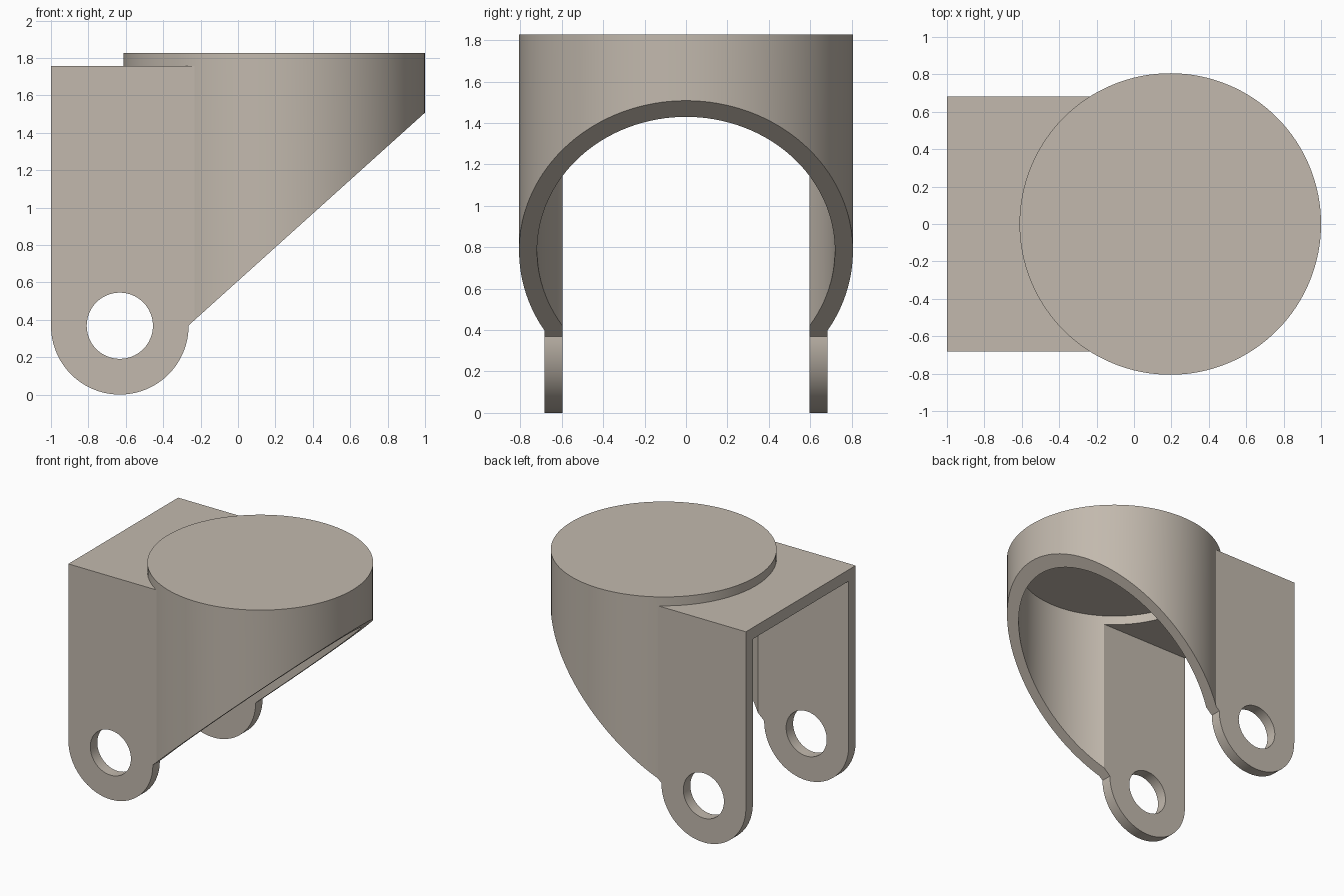
import bpy, bmesh
from math import sin, cos, pi

if "Cube" in bpy.data.objects:
    bpy.data.objects.remove(bpy.data.objects["Cube"])

LEG_R = 0.368            # rounded leg end
PIVOT_X = -1 + LEG_R
CAP_X, CAP_R, WALL = 0.194, 0.806, 0.087


def prism(name, pts, half_width):
    """Extrude an x-z profile symmetrically along y."""
    bm = bmesh.new()
    face = bm.faces.new([bm.verts.new((x, -half_width, z)) for x, z in pts])
    ext = bmesh.ops.extrude_face_region(bm, geom=[face])
    for v in ext["geom"]:
        if isinstance(v, bmesh.types.BMVert):
            v.co.y = half_width
    bmesh.ops.recalc_face_normals(bm, faces=bm.faces)
    mesh = bpy.data.meshes.new(name)
    bm.to_mesh(mesh)
    bm.free()
    obj = bpy.data.objects.new(name, mesh)
    bpy.context.collection.objects.link(obj)
    return obj


def cylinder(name, radius, z0, z1):
    bpy.ops.mesh.primitive_cylinder_add(vertices=128, radius=radius, depth=z1 - z0,
                                        location=(CAP_X, 0, (z0 + z1) / 2))
    obj = bpy.context.object
    obj.name = name
    return obj


def combine(target, other, operation):
    mod = target.modifiers.new(operation, 'BOOLEAN')
    mod.operation, mod.solver, mod.object = operation, 'EXACT', other
    bpy.ops.object.select_all(action='DESELECT')
    bpy.context.view_layer.objects.active = target
    target.select_set(True)
    bpy.ops.object.modifier_apply(modifier=mod.name)
    bpy.data.objects.remove(other)


def arc(radius, start, end, n):
    return [(PIVOT_X + radius * cos(start + (end - start) * i / n),
             LEG_R + radius * sin(start + (end - start) * i / n)) for i in range(n + 1)]


# Outer form: rear box with rounded legs joined to the round housing
bracket = prism("hinged_bracket", arc(LEG_R, pi, 2 * pi, 48)
                + [(0, LEG_R), (0, 1.757), (-1, 1.757)], 0.683)
combine(bracket, cylinder("round_housing", CAP_R, 0.372, 1.827), 'UNION')

# Hollow interior: round cavity and the gap between the legs
combine(bracket, cylinder("round_cavity", CAP_R - WALL, -1, 1.74), 'DIFFERENCE')
combine(bracket, prism("leg_gap", [(-2, -1), (0, -1), (0, 1.667), (-2, 1.667)], 0.596),
        'DIFFERENCE')

# Slanted underside of the housing
x0 = PIVOT_X + LEG_R
combine(bracket, prism("slanted_cut", [(x0, -1), (2, -1), (2, 0.37 + 0.9 * (2 - x0)),
                                       (x0, 0.37)], 2), 'DIFFERENCE')

# Pivot holes through both legs
combine(bracket, prism("pivot_hole", arc(0.177, 0, 2 * pi, 64)[:-1], 2), 'DIFFERENCE')

# Warm grey finish
finish = bpy.data.materials.new("warm_grey")
finish.diffuse_color = (0.54, 0.485, 0.42, 1)
finish.use_nodes = True
finish.node_tree.nodes["Principled BSDF"].inputs["Base Color"].default_value = finish.diffuse_color
bracket.data.materials.clear()
bracket.data.materials.append(finish)
for p in bracket.data.polygons:
    p.material_index = 0

bpy.ops.object.select_all(action='DESELECT')
bracket.select_set(True)
bpy.context.view_layer.objects.active = bracket
bpy.ops.object.shade_smooth_by_angle(angle=pi / 9)
